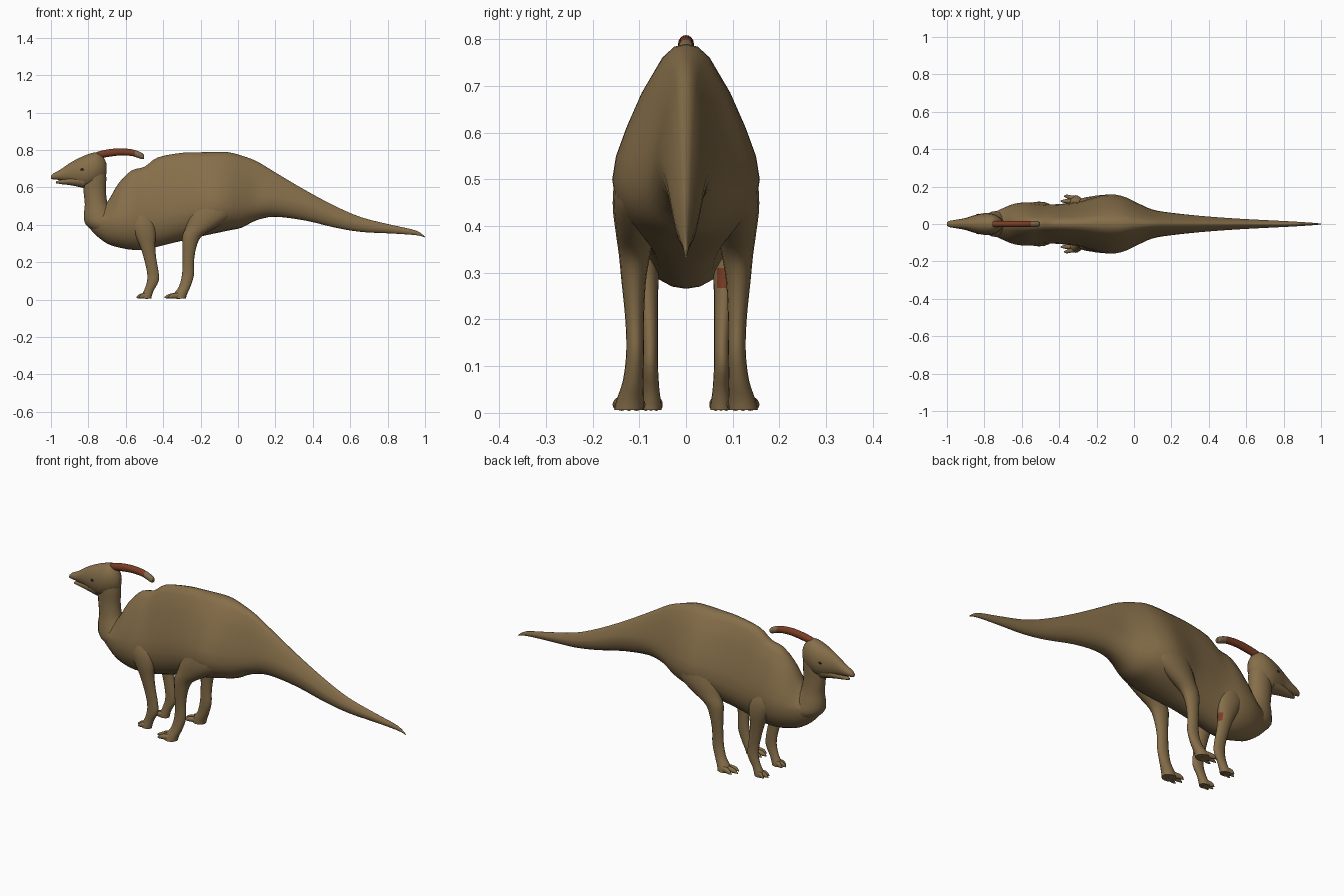
import bpy, bmesh, math


def material(name, rgb):
    m = bpy.data.materials.new(name)
    m.diffuse_color = (*rgb, 1)
    return m


HIDE = material("brown_hide", (0.235, 0.155, 0.067))
RED = material("rust_red", (0.19, 0.047, 0.018))
TAN = material("dull_tan", (0.22, 0.15, 0.075))
DARK = material("dark_eye", (0.03, 0.02, 0.012))

# Unit cross-sections: round, and a peaked one for the body
ROUND = [(math.cos(a * math.tau / 16), math.sin(a * math.tau / 16)) for a in range(16)]
HALF = [(0.16, .98), (.32, .9), (.6, .64), (.81, .38), (.95, .17), (1, 0),
        (.96, -.3), (.82, -.6), (.54, -.86), (.26, -.97)]
PEAKED = [(0, 1)] + HALF + [(0, -1)] + [(-y, h) for y, h in reversed(HALF)]


def smooth_path(rows, steps=3):
    """Catmull-Rom interpolation of the station rows."""
    out = []
    for i in range(len(rows) - 1):
        a, b, c, d = (rows[max(i - 1, 0)], rows[i], rows[i + 1],
                      rows[min(i + 2, len(rows) - 1)])
        for s in range(steps):
            t = s / steps
            out.append([q + .5 * t * (r - p + t * (2 * p - 5 * q + 4 * r - e
                        + t * (3 * (q - r) + e - p)))
                        for p, q, r, e in zip(a, b, c, d)])
    return out + [list(rows[-1])]


def skin(name, rings, mats=(HIDE,), rule=None):
    """Bridge rings of points into a capped, smooth surface."""
    bm = bmesh.new()
    loops = [[bm.verts.new(p) for p in ring] for ring in rings]
    n = len(loops[0])
    for a, b in zip(loops, loops[1:]):
        for i in range(n):
            j = (i + 1) % n
            bm.faces.new((a[i], a[j], b[j], b[i]))
    bm.faces.new(loops[0])
    bm.faces.new(loops[-1])
    bmesh.ops.recalc_face_normals(bm, faces=bm.faces)
    bm.normal_update()
    for f in bm.faces:
        if rule:
            f.material_index = rule(f.calc_center_median(), f.normal)
    me = bpy.data.meshes.new(name)
    bm.to_mesh(me)
    bm.free()
    ob = bpy.data.objects.new(name, me)
    bpy.context.collection.objects.link(ob)
    for m in mats:
        me.materials.append(m)
    bpy.ops.object.select_all(action='DESELECT')
    ob.select_set(True)
    bpy.context.view_layer.objects.active = ob
    bpy.ops.object.shade_smooth_by_angle(angle=math.radians(50))
    return ob


def along_x(name, rows, **kw):
    """Rows: x, y, z, half width, half height."""
    return skin(name, [[(x, y + w * c, z + h * s) for c, s in ROUND]
                       for x, y, z, w, h in smooth_path(rows)], **kw)


def along_z(name, rows, **kw):
    """Rows: z, x, y, half length, half width."""
    return skin(name, [[(x + l * c, y + w * s, z) for c, s in ROUND]
                       for z, x, y, l, w in smooth_path(rows)], **kw)


# Torso and tail: x, top, widest height, bottom, half width
torso = [
    (-.80, .44, .415, .39, .025), (-.76, .47, .42, .345, .055),
    (-.70, .52, .42, .30, .085), (-.64, .62, .42, .28, .108),
    (-.57, .69, .42, .267, .116), (-.50, .71, .43, .268, .108),
    (-.43, .76, .44, .283, .105), (-.30, .785, .47, .315, .118),
    (-.20, .788, .49, .338, .145), (-.12, .79, .50, .355, .158),
    (-.05, .788, .50, .37, .145), (.02, .77, .50, .385, .112),
    (.10, .74, .51, .425, .077), (.20, .68, .53, .443, .06),
    (.36, .585, .50, .423, .043), (.52, .50, .44, .385, .031),
    (.66, .44, .40, .362, .023), (.82, .40, .378, .354, .015),
    (.95, .37, .358, .345, .007), (1.0, .337, .335, .333, .002)]
skin("body_and_tail", [
    [(x, w * y, m + h * ((t - m) if h > 0 else (m - b))) for y, h in PEAKED]
    for x, t, m, b, w in smooth_path(torso)])

# Neck
along_z("neck", [
    (.35, -.675, 0, .075, .05), (.40, -.71, 0, .103, .072), (.45, -.74, 0, .084, .064),
    (.51, -.757, 0, .062, .05), (.58, -.766, 0, .06, .044),
    (.65, -.766, 0, .062, .046), (.71, -.765, 0, .055, .045)])

# Head and lower jaw
along_x("head", [
    (-1.0, 0, .654, .009, .009), (-.985, 0, .66, .017, .017),
    (-.95, 0, .667, .023, .028), (-.90, 0, .679, .032, .051),
    (-.85, 0, .684, .048, .073), (-.80, 0, .690, .058, .088),
    (-.755, 0, .704, .054, .083), (-.72, 0, .705, .036, .058),
    (-.703, 0, .70, .014, .026)])
along_x("lower_jaw", [
    (-.972, 0, .627, .008, .005), (-.94, 0, .631, .018, .014),
    (-.89, 0, .635, .03, .024), (-.82, 0, .638, .042, .042)])

# Backward-sweeping crest with a pale end
along_x("head_crest", [
    (-.78, 0, .757, .014, .016), (-.75, 0, .772, .017, .019),
    (-.69, 0, .784, .017, .02), (-.63, 0, .790, .017, .019),
    (-.575, 0, .787, .016, .018), (-.54, 0, .778, .016, .018),
    (-.515, 0, .768, .015, .017), (-.503, 0, .764, .009, .011)],
    mats=(RED, TAN), rule=lambda c, n: 1 if c.x > -.548 else 0)

for side, s in (("left", 1), ("right", -1)):
    # Eyes
    bpy.ops.mesh.primitive_uv_sphere_add(segments=12, ring_count=8, radius=1,
                                         location=(-.833, s * .051, .695))
    eye = bpy.context.object
    eye.name = side + "_eye"
    eye.scale = (.01, .004, .006)
    eye.data.materials.append(DARK)

    # Hind leg with thigh
    along_z(side + "_hind_leg", [
        (.58, -.11, s * .085, .07, .03), (.52, -.12, s * .098, .11, .05),
        (.45, -.145, s * .104, .115, .053), (.39, -.195, s * .108, .083, .043),
        (.34, -.245, s * .110, .052, .034), (.28, -.260, s * .112, .037, .026),
        (.20, -.266, s * .110, .030, .020), (.13, -.268, s * .109, .032, .019),
        (.07, -.285, s * .113, .031, .022), (.03, -.308, s * .119, .036, .029),
        (.006, -.315, s * .122, .036, .032)])

    # Front leg, with one small rust patch behind the left elbow
    along_z(side + "_front_leg", [
        (.47, -.53, s * .072, .05, .03), (.41, -.515, s * .085, .068, .033),
        (.35, -.497, s * .088, .057, .030), (.29, -.484, s * .084, .041, .025),
        (.22, -.470, s * .080, .033, .020), (.15, -.456, s * .077, .031, .017),
        (.10, -.455, s * .077, .031, .017), (.05, -.476, s * .075, .026, .018),
        (.02, -.49, s * .075, .029, .022), (.006, -.492, s * .075, .028, .022)],
        mats=(HIDE, RED), rule=lambda c, n: int(c.y > 0 and .275 < c.z < .315 and n.x > .5))

    # Three splayed toes on every foot
    for foot, fx, fy, size in (("hind", -.32, .122, 1), ("front", -.49, .075, .72)):
        for i, spread in enumerate((-.026, 0, .026)):
            reach = (.062, .074, .055)[i] * size
            y0, y1 = s * (fy + spread * size * .6), s * (fy + spread * size)
            along_x(f"{side}_{foot}_toe_{i + 1}", [
                (fx + .01, y0, .02, .011 * size, .016),
                (fx - reach * .45, (y0 + y1) / 2, .020, .012 * size, .014),
                (fx - reach * .75, y1, .017, .009 * size, .010),
                (fx - reach, y1, .011, .002, .003)])
